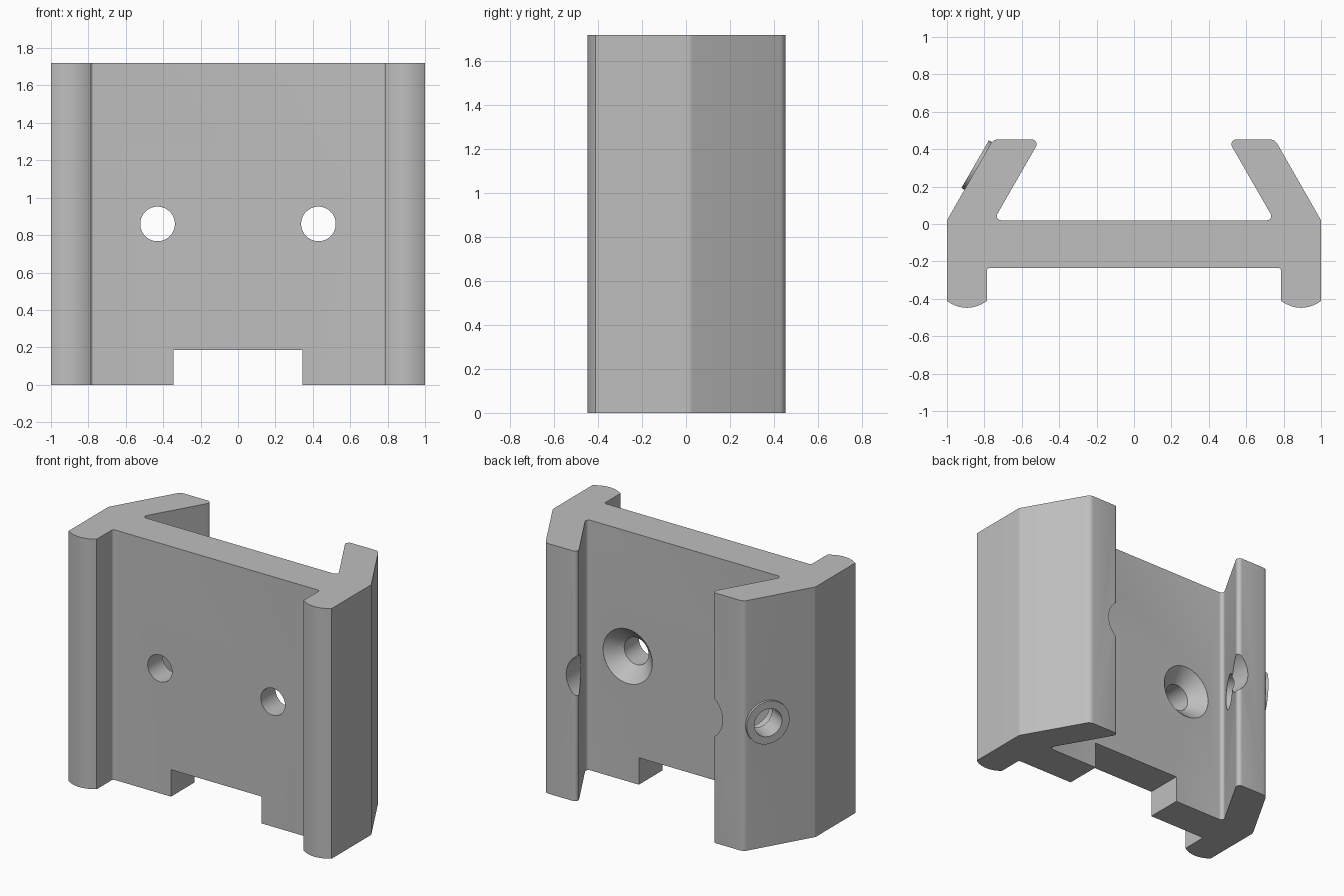
import bpy, bmesh, math
from mathutils import Vector, Matrix

if "Cube" in bpy.data.objects:
    bpy.data.objects.remove(bpy.data.objects["Cube"])

HEIGHT = 1.72
MID = 0.86
grey = bpy.data.materials.new("plain_grey")
grey.diffuse_color = (0.52, 0.52, 0.52, 1)
grey.use_nodes = True
grey.node_tree.nodes["Principled BSDF"].inputs["Base Color"].default_value = grey.diffuse_color


def make_object(name, bm):
    bmesh.ops.recalc_face_normals(bm, faces=bm.faces)
    mesh = bpy.data.meshes.new(name)
    bm.to_mesh(mesh)
    bm.free()
    mesh.materials.append(grey)
    ob = bpy.data.objects.new(name, mesh)
    bpy.context.collection.objects.link(ob)
    return ob


def fillet(a, p, b, r, steps=6):
    """Points of a rounded corner at p."""
    a, p, b = Vector(a), Vector(p), Vector(b)
    u, v = (a - p).normalized(), (b - p).normalized()
    half = u.angle(v) / 2
    centre = p + (u + v).normalized() * r / math.sin(half)
    s = p + u * r / math.tan(half) - centre
    e = p + v * r / math.tan(half) - centre
    sweep = s.angle_signed(e)
    return [centre + Matrix.Rotation(-sweep * i / steps, 2) @ s
            for i in range(steps + 1)]


def prism(name, points, z0, z1):
    bm = bmesh.new()
    face = bm.faces.new([bm.verts.new((p[0], p[1], z0)) for p in points])
    top = bmesh.ops.extrude_face_region(bm, geom=[face])["geom"]
    bmesh.ops.translate(bm, vec=(0, 0, z1 - z0),
                        verts=[g for g in top if isinstance(g, bmesh.types.BMVert)])
    return make_object(name, bm)


def lathe(name, profile, origin, axis, closed=False, n=64):
    """Revolve (radius, height) pairs around an axis."""
    bm = bmesh.new()
    rings = [[bm.verts.new((r * math.cos(t), r * math.sin(t), h))
              for t in (2 * math.pi * i / n for i in range(n))] for r, h in profile]
    pairs = list(zip(rings, rings[1:]))
    if closed:
        pairs.append((rings[-1], rings[0]))
    else:
        bm.faces.new(rings[0])
        bm.faces.new(rings[-1])
    for a, b in pairs:
        for i in range(n):
            j = (i + 1) % n
            bm.faces.new((a[i], a[j], b[j], b[i]))
    turn = Vector(axis).to_track_quat('Z', 'Y').to_matrix().to_4x4()
    bm.transform(Matrix.Translation(origin) @ turn)
    return make_object(name, bm)


def cut(target, cutter):
    mod = target.modifiers.new("cut", 'BOOLEAN')
    mod.operation = 'DIFFERENCE'
    mod.solver = 'EXACT'
    mod.object = cutter
    bpy.context.view_layer.objects.active = target
    bpy.ops.object.modifier_apply(modifier=mod.name)
    bpy.data.objects.remove(cutter)


# Right half of the cross-section: (x, y, corner radius)
corners = [(0, -0.235, 0), (0.787, -0.235, 0.015), (0.787, -0.412, 0),
           (1, -0.412, 0), (1, 0.02, 0.04), (0.753, 0.452, 0.045),
           (0.502, 0.452, 0.025), (0.75, 0.02, 0.022), (0, 0.02, 0)]
half = []
for i, (x, y, r) in enumerate(corners):
    if r:
        half += fillet(corners[i - 1][:2], (x, y), corners[i + 1][:2], r)
    else:
        half.append(Vector((x, y)))
    # Bowed foot of the leg
    if i == 2:
        half += [Vector((0.8935 + 0.1065 * t, -0.412 - 0.036 * (1 - t * t)))
                 for t in (k / 8 for k in range(-7, 8))]
outline = half[1:-1] + [Vector((-p.x, p.y)) for p in reversed(half[1:-1])]
body = prism("rail_bracket", outline, 0, HEIGHT)

# Bottom notch
cut(body, prism("notch_cutter", [(-0.345, -0.6), (0.345, -0.6), (0.345, 0.3), (-0.345, 0.3)],
                -0.1, 0.185))

# Countersunk screw holes, with clearance past the lips
for x in (-0.43, 0.43):
    cut(body, lathe("screw_cutter",
                    [(0.0925, -0.5), (0.0925, -0.075), (0.187, 0.0195), (0.187, 0.03),
                     (0.165, 0.03), (0.165, 0.7)], (x, 0, MID), (0, 1, 0)))

# Angled hole through the left lip, wider on the inside
outward = Vector((-0.866, 0.5, 0))
seat = Vector((-0.8335, 0.311, MID))
cut(body, lathe("lip_hole_cutter",
                [(0.12, -0.30), (0.12, -0.13), (0.095, -0.13), (0.095, 0.1)], seat, outward))

# Raised collar around the angled hole
collar = lathe("hole_collar", [(0.095, -0.02), (0.147, -0.02), (0.147, 0.018), (0.095, 0.018)],
               seat, outward, closed=True)

for ob in (body, collar):
    bpy.ops.object.select_all(action='DESELECT')
    ob.select_set(True)
    bpy.context.view_layer.objects.active = ob
    bpy.ops.object.shade_smooth_by_angle(angle=math.radians(25))
